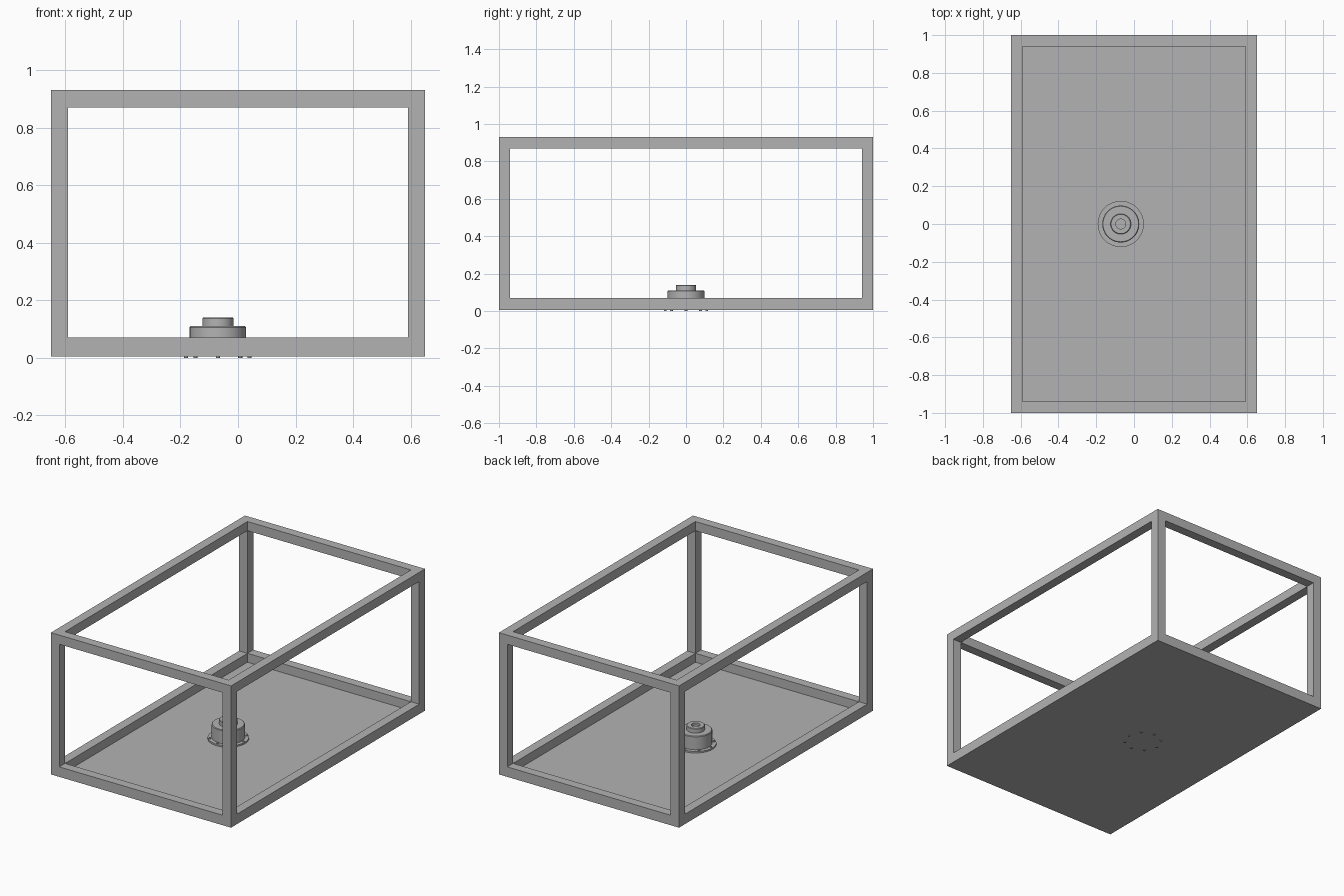
import bpy, bmesh, math
from mathutils import Matrix, Vector

cube = bpy.data.objects.get("Cube")
if cube:
    bpy.data.objects.remove(cube, do_unlink=True)

grey = bpy.data.materials.new("plain grey")
grey.use_nodes = True
colour = (0.45, 0.45, 0.45, 1)
grey.diffuse_color = colour
grey.node_tree.nodes["Principled BSDF"].inputs["Base Color"].default_value = colour

W, L, BASE, TOP, BAR = 0.65, 1.0, 0.005, 0.93, 0.06
FLOOR = 0.012
CX = -0.07


def finish(name, bm):
    bmesh.ops.recalc_face_normals(bm, faces=bm.faces)
    mesh = bpy.data.meshes.new(name)
    bm.to_mesh(mesh)
    bm.free()
    mesh.materials.append(grey)
    ob = bpy.data.objects.new(name, mesh)
    bpy.context.collection.objects.link(ob)
    return ob


def box(name, lo, hi):
    lo, hi = Vector(lo), Vector(hi)
    bm = bmesh.new()
    bmesh.ops.create_cube(bm, size=1, matrix=Matrix.Translation((lo + hi) / 2)
                          @ Matrix.Diagonal((*(hi - lo), 1)))
    return finish(name, bm)


def lathe(name, profile, x=CX, y=0, steps=48):
    bm = bmesh.new()
    verts = [bm.verts.new((r, 0, z)) for r, z in profile]
    edges = [bm.edges.new(pair) for pair in zip(verts, verts[1:])]
    bmesh.ops.spin(bm, geom=verts + edges, cent=(0, 0, 0), axis=(0, 0, 1),
                   angle=math.tau, steps=steps)
    bmesh.ops.remove_doubles(bm, verts=bm.verts, dist=0.00005)
    bmesh.ops.translate(bm, verts=bm.verts, vec=(x, y, 0))
    ob = finish(name, bm)
    bpy.ops.object.select_all(action='DESELECT')
    ob.select_set(True)
    bpy.context.view_layer.objects.active = ob
    bpy.ops.object.shade_smooth_by_angle(angle=math.radians(35))
    return ob


def rail_ring(name, z0, z1):
    # mitre-free rectangular frame: outer loop bridged to inner loop
    bm = bmesh.new()
    corners = [(-1, -1), (1, -1), (1, 1), (-1, 1)]
    loops = [[bm.verts.new((sx * (W - d), sy * (L - d), z)) for sx, sy in corners]
             for d, z in ((0, z0), (0, z1), (BAR, z1), (BAR, z0))]
    for a, b in zip(loops, loops[1:] + loops[:1]):
        for i in range(4):
            j = (i + 1) % 4
            bm.faces.new((a[i], a[j], b[j], b[i]))
    return finish(name, bm)


# Open box frame and base plate
rail_ring("bottom_rails", BASE, 0.07)
rail_ring("top_rails", TOP - BAR, TOP)
for sx, side in ((-1, "right"), (1, "left")):
    for sy, end in ((-1, "front"), (1, "back")):
        xs = sorted((sx * W, sx * (W - BAR)))
        ys = sorted((sy * L, sy * (L - BAR)))
        box(f"{end}_{side}_post", (xs[0], ys[0], 0.07), (xs[1], ys[1], TOP - BAR))
box("floor_plate", (-W + BAR, -L + BAR, BASE), (W - BAR, L - BAR, FLOOR))

# Round stepped hub with mounting flange
lathe("flange", [(0, FLOOR), (0.122, FLOOR), (0.122, 0.022), (0.095, 0.022)])
lathe("hub_body", [(0.098, 0.02), (0.098, 0.106), (0.094, 0.11), (0.05, 0.11)])
lathe("hub_boss", [(0.054, 0.108), (0.054, 0.137), (0.051, 0.14), (0.026, 0.14),
                   (0.026, 0.125), (0.005, 0.125), (0.005, 0.12), (0, 0.12)])

# Ring of bolts passing through flange and floor
for i in range(8):
    a = math.tau * i / 8
    lathe(f"bolt_{i + 1}", [(0, 0), (0.007, 0), (0.007, 0.027), (0, 0.027)],
          CX + 0.11 * math.cos(a), 0.11 * math.sin(a), 16)
